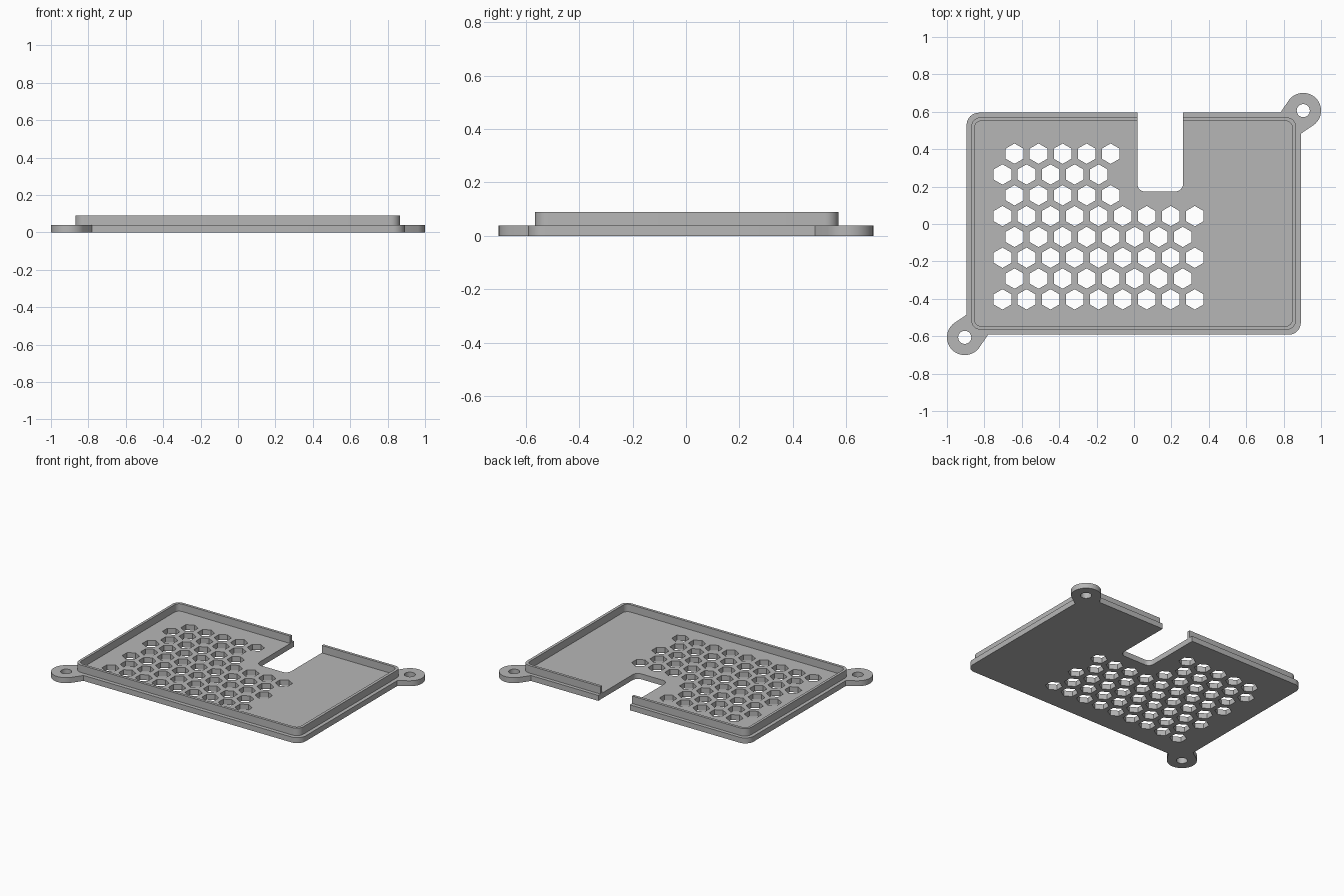
import bpy, bmesh
from math import cos, sin, pi, radians
from mathutils import Vector
from mathutils.geometry import convex_hull_2d

old = bpy.data.objects.get("Cube")
if old:
    bpy.data.objects.remove(old)

grey = bpy.data.materials.new("light grey")
grey.use_nodes = True
COLOUR = (0.47, 0.47, 0.47, 1)
grey.diffuse_color = COLOUR
grey.node_tree.nodes["Principled BSDF"].inputs["Base Color"].default_value = COLOUR

PLATE_TOP, RIM_TOP = 0.038, 0.09


def circle(x, y, r, n, start=0.0):
    return [(x + r * cos(start + 2 * pi * i / n), y + r * sin(start + 2 * pi * i / n))
            for i in range(n)]


def rounded_rect(x0, x1, y0, y1, r, steps=8):
    corners = [(x1 - r, y1 - r), (x0 + r, y1 - r), (x0 + r, y0 + r), (x1 - r, y0 + r)]
    return [(cx + r * cos(pi / 2 * (q + i / steps)), cy + r * sin(pi / 2 * (q + i / steps)))
            for q, (cx, cy) in enumerate(corners) for i in range(steps + 1)]


def prisms(name, outlines, z0, z1):
    """One object holding an upright prism for every outline."""
    bm = bmesh.new()
    for pts in outlines:
        base = bm.faces.new([bm.verts.new((x, y, z0)) for x, y in pts])
        top = bmesh.ops.extrude_face_region(bm, geom=[base])["geom"]
        verts = [v for v in top if isinstance(v, bmesh.types.BMVert)]
        bmesh.ops.translate(bm, verts=verts, vec=(0, 0, z1 - z0))
    bmesh.ops.recalc_face_normals(bm, faces=bm.faces)
    mesh = bpy.data.meshes.new(name)
    bm.to_mesh(mesh)
    bm.free()
    mesh.materials.append(grey)
    ob = bpy.data.objects.new(name, mesh)
    bpy.context.collection.objects.link(ob)
    return ob


def boolean(target, tool, operation):
    mod = target.modifiers.new(operation.title(), "BOOLEAN")
    mod.operation, mod.solver, mod.object = operation, "EXACT", tool
    bpy.context.view_layer.objects.active = target
    bpy.ops.object.modifier_apply(modifier=mod.name)


# Base plate and the raised rim set in from its edge
plate = prisms("base_plate", [rounded_rect(-0.895, 0.892, -0.592, 0.595, 0.065)], 0, PLATE_TOP)
rim = prisms("raised_rim", [rounded_rect(-0.87, 0.866, -0.565, 0.57, 0.05)], PLATE_TOP, RIM_TOP)

# Mounting ears on two opposite corners
ears = []
for s in (1, -1):
    pts = circle(0.905, 0.606, 0.095, 48) + [(0.78, 0.592), (0.891, 0.482), (0.79, 0.49)]
    hull = [pts[i] for i in convex_hull_2d([Vector(p) for p in pts])]
    ears.append([(s * x, s * y) for x, y in hull])
ear_tool = prisms("mounting_ears", ears, 0, PLATE_TOP)
boolean(plate, ear_tool, "UNION")

# Honeycomb vents: (first column offset, count) for each row from the back
PITCH = 0.1285
ROWS = [(0.5, 5), (0, 5), (0.5, 5), (0, 9), (0.5, 8), (0, 9), (0.5, 8), (0, 9)]
holes = [circle(-0.703 + (shift + i) * PITCH, 0.376 - row * PITCH * cos(pi / 6),
                0.0545, 6, radians(30))
         for row, (shift, count) in enumerate(ROWS) for i in range(count)]
holes += [circle(s * 0.905, s * 0.606, 0.035, 32) for s in (1, -1)]
hole_cutter = prisms("hole_cutter", holes, -0.1, 0.2)
boolean(plate, hole_cutter, "DIFFERENCE")

# Hollow the rim, then cut the cable notch through both parts
inner_cutter = prisms("rim_cutter", [rounded_rect(-0.852, 0.846, -0.546, 0.551, 0.035)], -0.1, 0.2)
boolean(rim, inner_cutter, "DIFFERENCE")
notch_cutter = prisms("notch_cutter", [rounded_rect(0.018, 0.262, 0.174, 0.8, 0.04)], -0.1, 0.2)
for part in (plate, rim):
    boolean(part, notch_cutter, "DIFFERENCE")

for tool in (ear_tool, hole_cutter, inner_cutter, notch_cutter):
    bpy.data.objects.remove(tool)

# Smooth the rounded corners while keeping edges crisp
for part in (plate, rim):
    bpy.ops.object.select_all(action="DESELECT")
    part.select_set(True)
    bpy.context.view_layer.objects.active = part
    bpy.ops.object.shade_smooth_by_angle(angle=radians(30))
